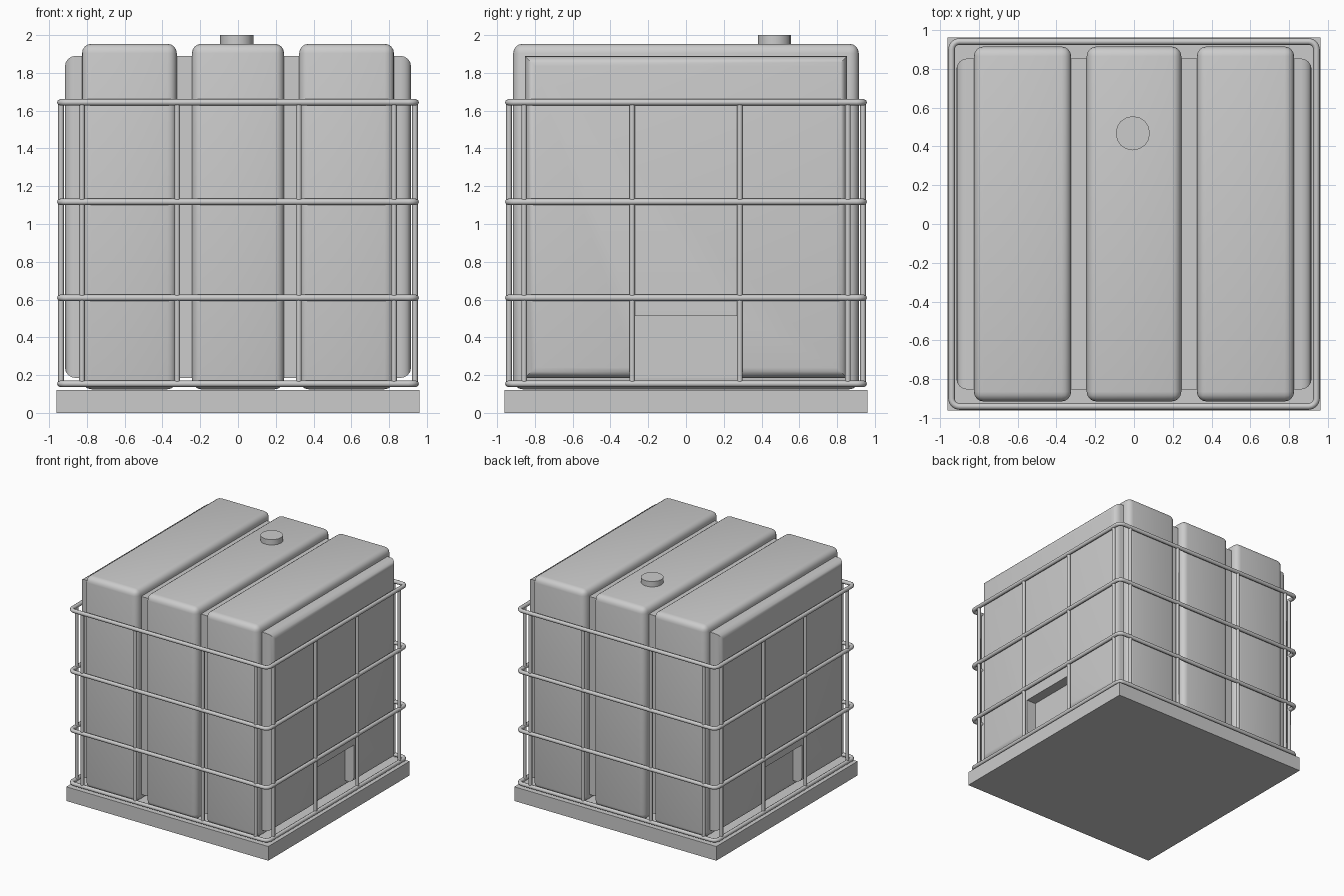
import bpy, bmesh, math
from mathutils import Vector

if "Cube" in bpy.data.objects:
    bpy.data.objects.remove(bpy.data.objects["Cube"])


def smooth(ob, angle=40):
    bpy.ops.object.select_all(action='DESELECT')
    ob.select_set(True)
    bpy.context.view_layer.objects.active = ob
    bpy.ops.object.shade_smooth_by_angle(angle=math.radians(angle))


def box(name, lo, hi, bevel=0.0, edge_filter=None):
    lo, hi = Vector(lo), Vector(hi)
    bm = bmesh.new()
    bmesh.ops.create_cube(bm, size=1)
    for v in bm.verts:
        v.co = Vector(((lo[i] + hi[i]) / 2 + v.co[i] * (hi[i] - lo[i]) for i in range(3)))
    if bevel:
        edges = [e for e in bm.edges if edge_filter is None or edge_filter(e)]
        bmesh.ops.bevel(bm, geom=edges, offset=bevel, segments=4, profile=0.5, affect='EDGES')
    me = bpy.data.meshes.new(name)
    bm.to_mesh(me)
    bm.free()
    ob = bpy.data.objects.new(name, me)
    bpy.context.collection.objects.link(ob)
    if bevel:
        smooth(ob)
    return ob


def tube(name, points, radius, cyclic=False):
    cu = bpy.data.curves.new(name, 'CURVE')
    cu.dimensions = '3D'
    cu.bevel_depth = radius
    cu.bevel_resolution = 2
    cu.use_fill_caps = True
    sp = cu.splines.new('POLY')
    sp.points.add(len(points) - 1)
    for p, co in zip(sp.points, points):
        p.co = (*co, 1)
    sp.use_cyclic_u = cyclic
    ob = bpy.data.objects.new(name, cu)
    bpy.context.collection.objects.link(ob)
    bpy.ops.object.select_all(action='DESELECT')
    ob.select_set(True)
    bpy.context.view_layer.objects.active = ob
    bpy.ops.object.convert(target='MESH')
    ob = bpy.context.view_layer.objects.active
    ob.name = name
    smooth(ob, 50)
    return ob


# Pallet
box("pallet", (-0.962, -0.962, 0), (0.962, 0.962, 0.122))

# Tank core, rounded only around its two side faces
core = box("tank_core", (-0.916, -0.853, 0.185), (0.916, 0.853, 1.89), 0.055,
           lambda e: abs(e.verts[0].co.x - e.verts[1].co.x) < 1e-4)

# Valve recesses in both side faces
for s in (-1, 1):
    xs = sorted((s * 0.828, s * 1.1))
    cutter = box("recess_cutter", (xs[0], -0.27, 0.0), (xs[1], 0.27, 0.513))
    cutter.hide_render = True
    mod = core.modifiers.new("recess", 'BOOLEAN')
    mod.operation = 'DIFFERENCE'
    mod.solver = 'EXACT'
    mod.object = cutter
    bpy.context.view_layer.objects.active = core
    bpy.ops.object.modifier_apply(modifier=mod.name)
    bpy.data.objects.remove(cutter)
smooth(core)

# Three broad tank ribs
for name, cx, half in (("left", -0.575, 0.251), ("middle", 0, 0.244), ("right", 0.575, 0.251)):
    box(f"tank_rib_{name}", (cx - half, -0.915, 0.125), (cx + half, 0.915, 1.954), 0.05)

# Filler cap
bpy.ops.mesh.primitive_cylinder_add(vertices=16, radius=0.088, depth=0.08,
                                    location=(-0.006, 0.468, 1.96))
cap = bpy.context.object
cap.name = "filler_cap"
smooth(cap)

# Horizontal cage hoops with rounded corners
H, R = 0.941, 0.04
heights = (0.154, 0.609, 1.117, 1.644)
for i, z in enumerate(heights):
    pts = []
    for q, (sx, sy) in enumerate(((1, 1), (-1, 1), (-1, -1), (1, -1))):
        for k in range(5):
            a = math.pi / 2 * (q + k / 4)
            pts.append((sx * (H - R) + R * math.cos(a), sy * (H - R) + R * math.sin(a), z))
    tube(f"cage_hoop_{i + 1}", pts, 0.017, True)

# Upright cage bars on all four sides
B = 0.937
for s in (-1, 1):
    for t in (-0.826, -0.322, 0.322, 0.826):
        tube("cage_bar_front_back", [(t, s * B, heights[0]), (t, s * B, heights[-1])], 0.015)
    for t in (-0.857, -0.285, 0.285, 0.857):
        tube("cage_bar_side", [(s * B, t, heights[0]), (s * B, t, heights[-1])], 0.015)
